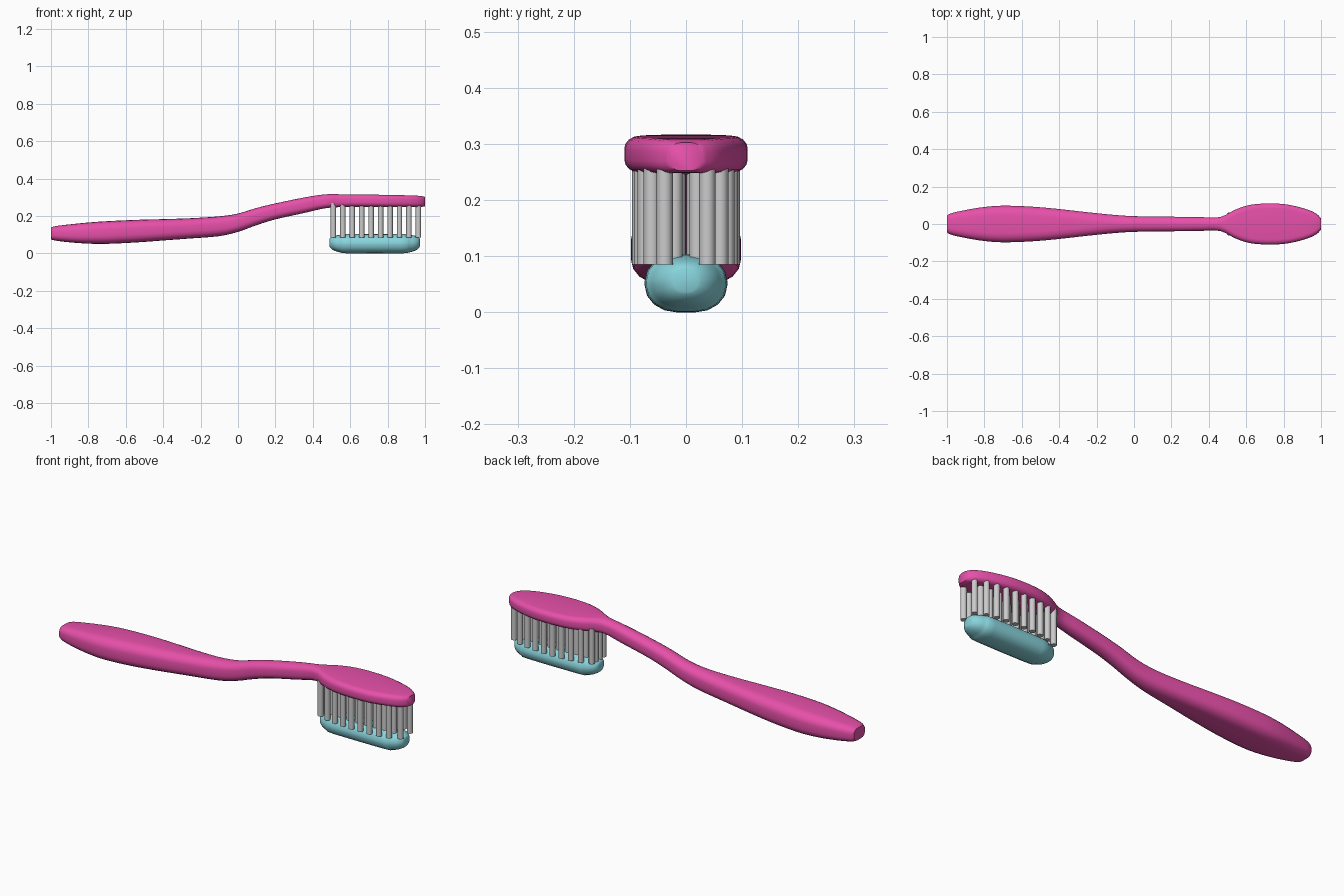
import bpy, bmesh, math
from mathutils import Vector

if "Cube" in bpy.data.objects:
    bpy.data.objects.remove(bpy.data.objects["Cube"])


def paint(obj, name, rgb):
    mat = bpy.data.materials.new(name)
    mat.diffuse_color = (*rgb, 1)
    mat.use_nodes = True
    mat.node_tree.nodes["Principled BSDF"].inputs["Base Color"].default_value = mat.diffuse_color
    obj.data.materials.append(mat)


def make_object(name, bm, angle):
    bmesh.ops.recalc_face_normals(bm, faces=bm.faces)
    mesh = bpy.data.meshes.new(name)
    bm.to_mesh(mesh)
    bm.free()
    obj = bpy.data.objects.new(name, mesh)
    bpy.context.collection.objects.link(obj)
    bpy.ops.object.select_all(action='DESELECT')
    obj.select_set(True)
    bpy.context.view_layer.objects.active = obj
    bpy.ops.object.shade_smooth_by_angle(angle=math.radians(angle))
    return obj


def refine(stations, steps):
    # Catmull-Rom spline through the stations
    p = [Vector(s) for s in stations]
    p = [p[0]] + p + [p[-1]]
    out = []
    for a, b, c, d in zip(p, p[1:], p[2:], p[3:]):
        for i in range(steps):
            t = i / steps
            out.append(0.5 * (2 * b + (c - a) * t + (2 * a - 5 * b + 4 * c - d) * t * t
                              + (3 * b - a - 3 * c + d) * t ** 3))
    return out + [p[-1]]


def loft(name, stations, roundness, steps, angle):
    # rounded-rectangle sections (x, half width, bottom, top) joined along x
    bm = bmesh.new()
    rings = []
    for x, w, lo, hi in refine(stations, steps):
        h, mid = (hi - lo) / 2, (hi + lo) / 2
        rz = h * roundness
        ry = min(w * 0.9, rz * 1.2)
        ring = []
        for q, (sy, sz) in enumerate([(1, 1), (-1, 1), (-1, -1), (1, -1)]):
            for k in range(5):
                a = math.pi / 2 * (q + k / 4)
                ring.append(bm.verts.new((x, sy * (w - ry) + ry * math.cos(a),
                                          mid + sz * (h - rz) + rz * math.sin(a))))
        rings.append(ring)
    for r, s in zip(rings, rings[1:]):
        for i in range(len(r)):
            j = (i + 1) % len(r)
            bm.faces.new((r[i], r[j], s[j], s[i]))
    bm.faces.new(rings[0])
    bm.faces.new(rings[-1])
    return make_object(name, bm, angle)


# handle, neck and head in one flowing body
body = loft("handle", [
    (-1.0, .045, .075, .138), (-.975, .058, .068, .146), (-.9, .075, .059, .155),
    (-.8, .091, .052, .165), (-.7, .098, .051, .172), (-.55, .093, .058, .179),
    (-.4, .080, .069, .183), (-.25, .063, .080, .188), (-.1, .048, .092, .198),
    (0, .042, .115, .213), (.1, .040, .151, .243), (.2, .039, .182, .267),
    (.35, .037, .215, .298), (.46, .037, .240, .315), (.54, .076, .247, .316),
    (.62, .102, .249, .315), (.72, .110, .249, .314), (.82, .104, .248, .312),
    (.92, .080, .248, .310), (.975, .055, .248, .307), (1.0, .030, .252, .302)],
    0.7, 3, 45)
paint(body, "pink", (0.80, 0.08, 0.40))

# bristle tufts following the oval of the head
bm = bmesh.new()
for i in range(10):
    x = 0.51 + i * 0.0505
    u = (x - 0.73) / 0.245
    outer = 0.02 + 0.062 * math.sqrt(max(0, 1 - u * u))
    for y in sorted({-outer, outer} | ({-outer / 3, outer / 3} if outer > 0.045 else set())):
        geo = bmesh.ops.create_cone(bm, cap_ends=True, segments=12, radius1=0.0145,
                                    radius2=0.0145, depth=0.185)
        bmesh.ops.translate(bm, verts=geo["verts"], vec=(x, y, 0.1775))
make_object("bristles", bm, 40)

# strip of paste under the bristles
ends = [(.241, .022, .036, .078), (.234, .036, .026, .086), (.215, .053, .014, .094),
        (.18, .067, .004, .100), (.14, .073, 0, .103)]
strip = [(.731 - d, w, a, b) for d, w, a, b in ends]
strip += [(.731 + d, w, a, b) for d, w, a, b in reversed(ends)]
paste = loft("paste", strip, 0.92, 2, 50)
paint(paste, "aqua", (0.25, 0.66, 0.72))
